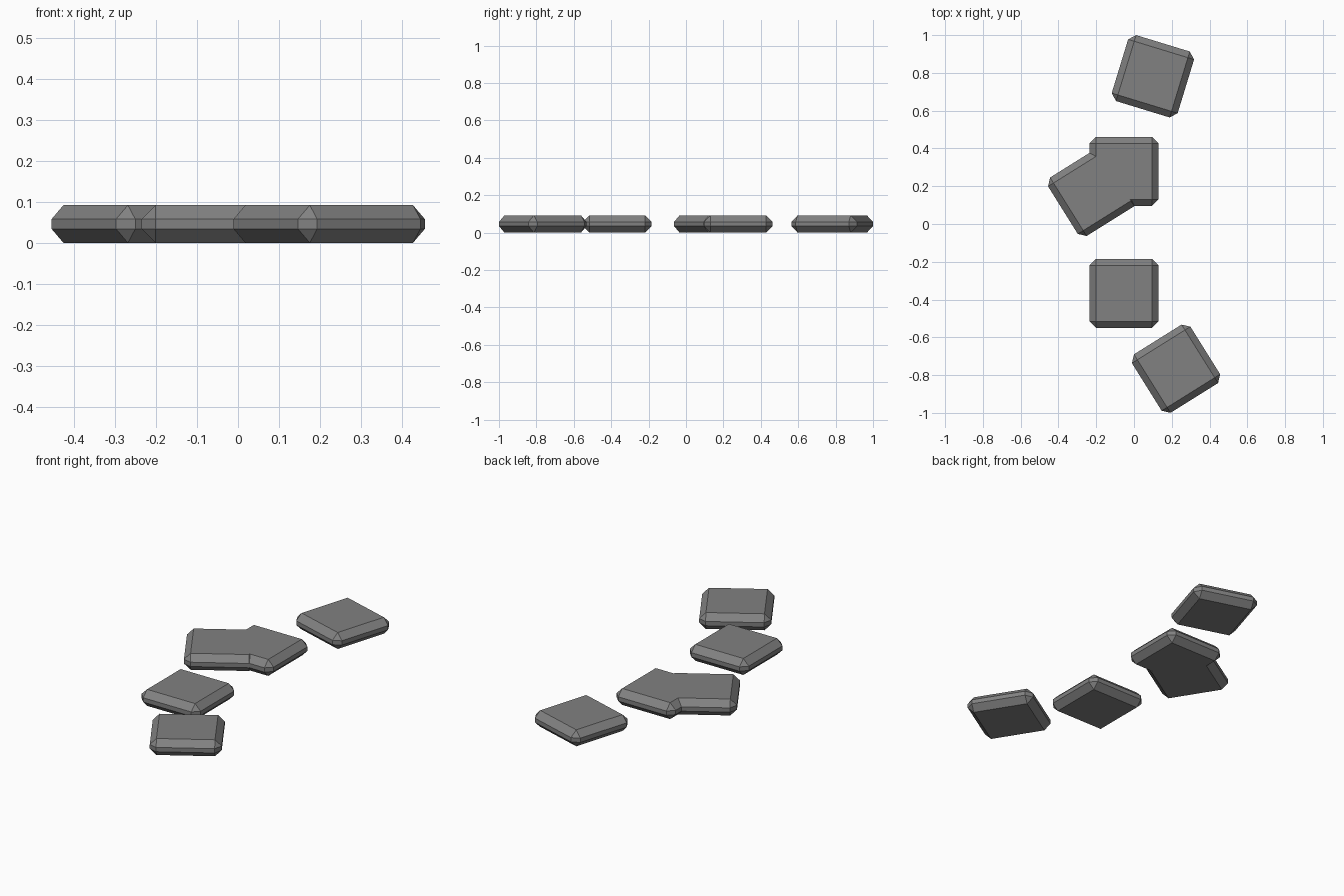
import bpy, bmesh, math
from mathutils import Matrix

if "Cube" in bpy.data.objects:
    bpy.data.objects.remove(bpy.data.objects["Cube"])

SIZE, HEIGHT, BEVEL = 0.365, 0.092, 0.034

stone_grey = bpy.data.materials.new("stone grey")
stone_grey.diffuse_color = (0.22, 0.22, 0.22, 1)
stone_grey.use_nodes = True
stone_grey.node_tree.nodes["Principled BSDF"].inputs["Base Color"].default_value = stone_grey.diffuse_color


def paving_stone(name, x, y, degrees):
    # Square slab with every edge chamfered
    bm = bmesh.new()
    bmesh.ops.create_cube(bm, size=1, matrix=Matrix.Diagonal((SIZE, SIZE, HEIGHT, 1)))
    bmesh.ops.bevel(bm, geom=bm.edges[:], offset=BEVEL, segments=1,
                    affect='EDGES', profile=0.5)
    bmesh.ops.transform(bm, verts=bm.verts, matrix=Matrix.Translation((x, y, HEIGHT / 2))
                        @ Matrix.Rotation(math.radians(degrees), 4, 'Z'))
    mesh = bpy.data.meshes.new(name)
    bm.to_mesh(mesh)
    bm.free()
    mesh.materials.append(stone_grey)
    obj = bpy.data.objects.new(name, mesh)
    bpy.context.collection.objects.link(obj)
    return obj


# Separate stones along the path
paving_stone("back_stone", 0.10, 0.782, -17)
paving_stone("middle_stone", -0.053, -0.367, 0)
paving_stone("front_stone", 0.2225, -0.766, 32)

# Two overlapping stones merged into one
double_stone = paving_stone("double_stone", -0.053, 0.279, 0)
angled_half = paving_stone("double_stone_angled_half", -0.2215, 0.17, 32)
union = double_stone.modifiers.new("merge", 'BOOLEAN')
union.operation = 'UNION'
union.solver = 'EXACT'
union.object = angled_half

# Apply the merge and remove the helper
bpy.context.view_layer.update()
merged = bpy.data.meshes.new_from_object(
    double_stone.evaluated_get(bpy.context.evaluated_depsgraph_get()))
double_stone.modifiers.clear()
double_stone.data = merged
bpy.data.objects.remove(angled_half)
